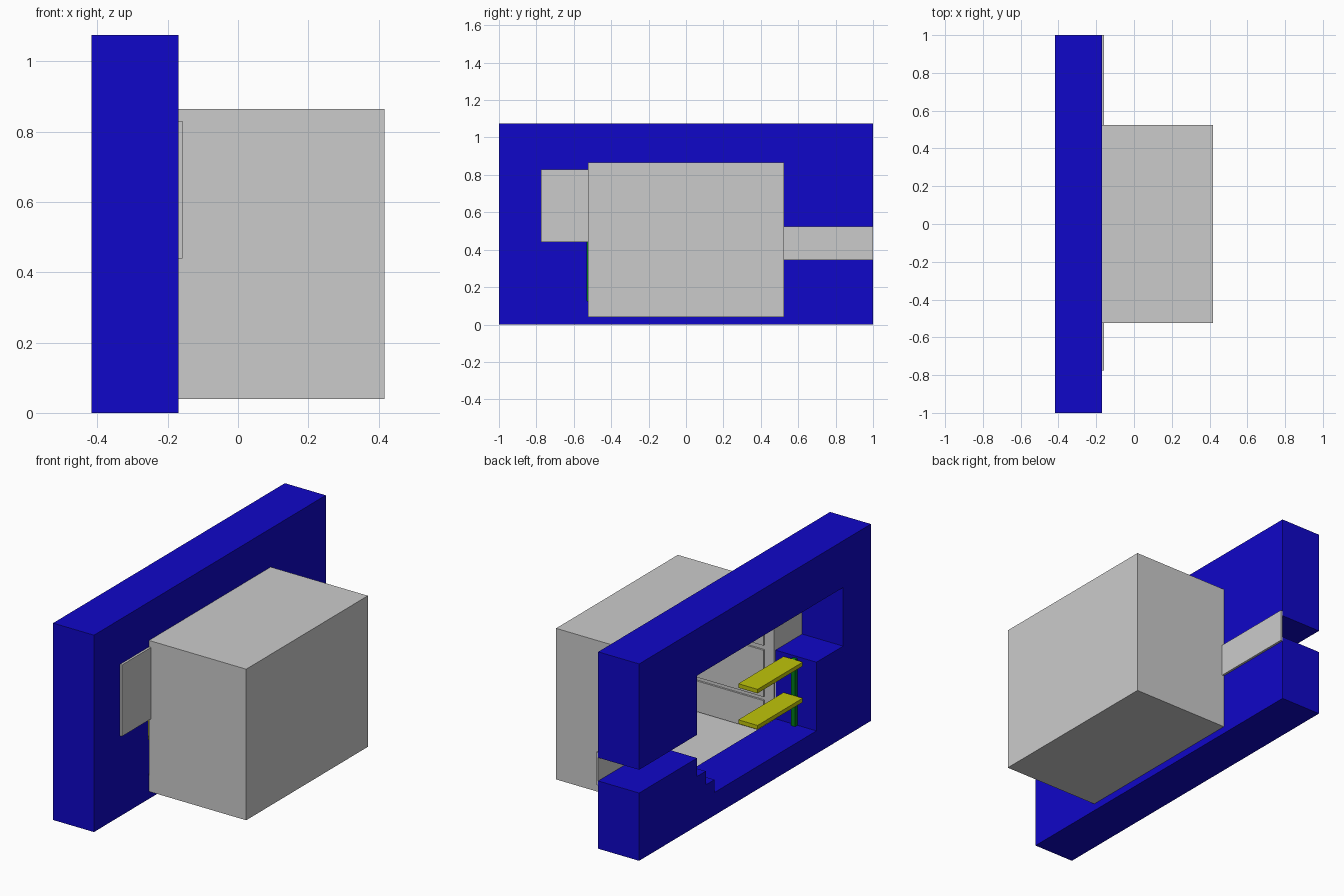
import bpy, bmesh

if "Cube" in bpy.data.objects:
    bpy.data.objects.remove(bpy.data.objects["Cube"])

def material(name, rgb):
    m = bpy.data.materials.new(name)
    m.diffuse_color = (*rgb, 1)
    m.use_nodes = True
    m.node_tree.nodes["Principled BSDF"].inputs["Base Color"].default_value = m.diffuse_color
    return m

BLUE = material("blue", (0.005, 0.002, 0.58))
YELLOW = material("yellow", (0.52, 0.55, 0.003))
GREEN = material("green", (0.0, 0.2, 0.01))

def finish(name, bm, mat=None):
    bmesh.ops.recalc_face_normals(bm, faces=bm.faces)
    me = bpy.data.meshes.new(name)
    bm.to_mesh(me)
    bm.free()
    ob = bpy.data.objects.new(name, me)
    bpy.context.collection.objects.link(ob)
    if mat:
        me.materials.append(mat)
    return ob

def box(name, x, y, z, mat=None, open_side=False):
    bm = bmesh.new()
    bmesh.ops.create_cube(bm, size=1)
    for v in bm.verts:
        v.co = [(a + b) / 2 + c * (b - a) for c, (a, b) in zip(v.co, (x, y, z))]
    if open_side:
        side = [f for f in bm.faces if f.calc_center_median().x < x[0] + 1e-5]
        bmesh.ops.delete(bm, geom=side, context='FACES_ONLY')
    return finish(name, bm, mat)

X0, X1, X2 = -0.417, -0.17, 0.417   # wall front, wall back, housing back
T = 0.012                           # sheet thickness

# Thick wall with stepped opening and a slot running out to one end
profile = [(-1, 0), (1, 0), (1, .37), (.5, .37), (.5, .27), (.425, .27),
           (.425, .195), (.35, .195), (.35, .125), (-.53, .125), (-.53, .5),
           (-.76, .5), (-.76, .82), (.5, .82), (.5, .497), (1, .497),
           (1, 1.075), (-1, 1.075)]
bm = bmesh.new()
face = bm.faces.new([bm.verts.new((X0, y, z)) for y, z in profile])
ext = bmesh.ops.extrude_face_region(bm, geom=[face])
new = [g for g in ext["geom"] if isinstance(g, bmesh.types.BMVert)]
bmesh.ops.translate(bm, verts=new, vec=(X1 - X0, 0, 0))
finish("wall", bm, BLUE)

# Hollow housing behind the opening
housing = box("housing", (X1, X2), (-.525, .525), (.04, .865), open_side=True)
solid = housing.modifiers.new("thickness", 'SOLIDIFY')
solid.thickness = T
solid.offset = -1

# Thin covers behind the side recess and the slot
box("recess_cover", (X1, X1 + T), (-.775, -.525), (.44, .83))
box("slot_cover", (X1, X1 + T), (.525, 1), (.345, .525))

# Panels on the inner side wall, separated by narrow grooves
for i, (z0, z1) in enumerate([(.052, .22), (.24, .495), (.52, .76)]):
    box(f"inner_panel_{i}", (-.115, .40), (-.513, -.503), (z0, z1))

# Upright with two long shelves
box("upright", (-.302, -.278), (-.53, -.51), (.125, .49), GREEN)
for i, top in enumerate((.293, .49)):
    box(f"shelf_{i}", (-.348, -.232), (-.51, -.12), (top - .022, top), YELLOW)
